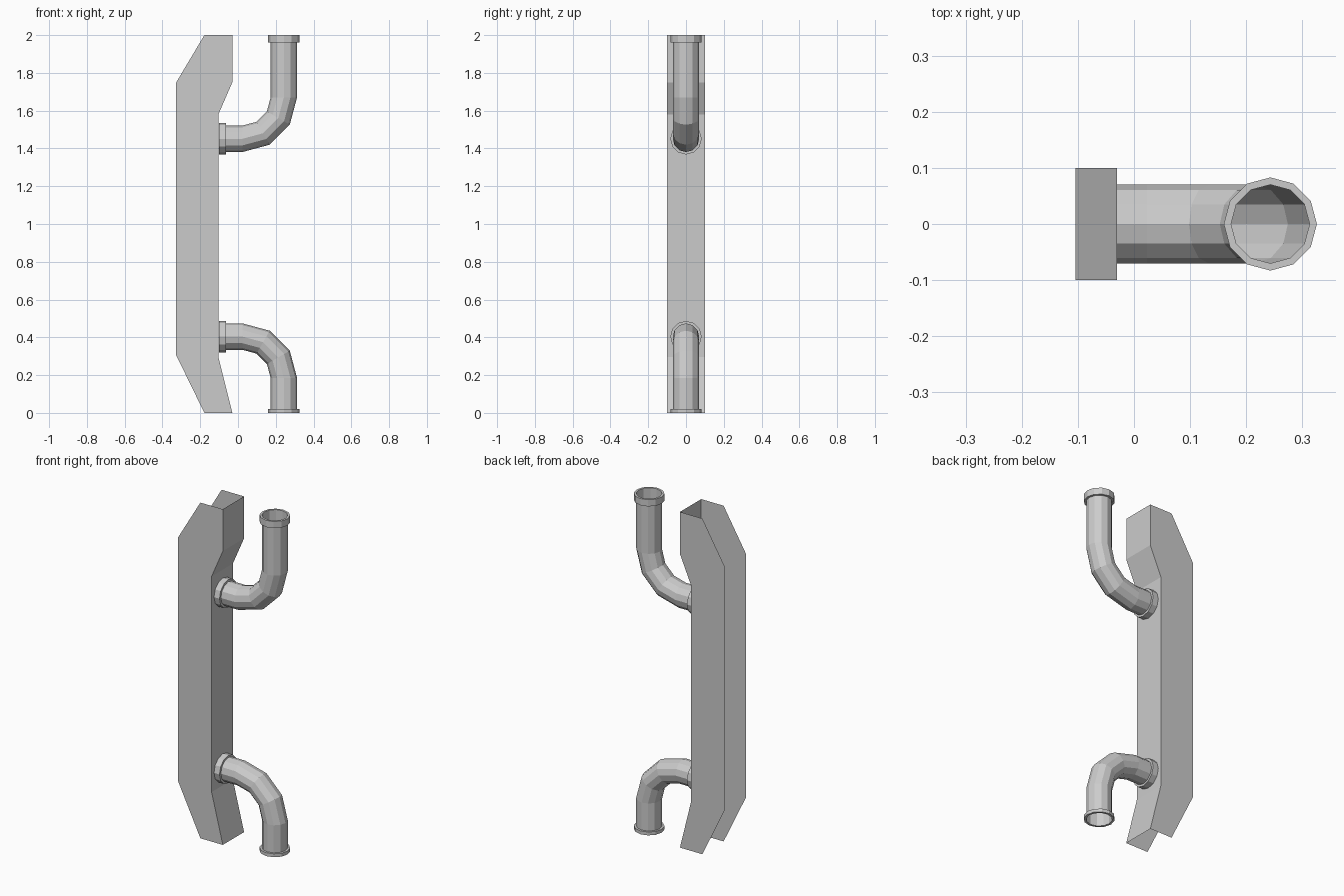
import bpy
from math import sin, cos, pi
from mathutils import Vector

if "Cube" in bpy.data.objects:
    bpy.data.objects.remove(bpy.data.objects["Cube"])

SIDES = 12
PIPE_R, FLANGE_R = 0.07, 0.083
BEND_R = 0.22
PIPE_X = 0.243          # axis of the vertical pipe runs
HALF_DEPTH = 0.1


def make_object(name, verts, faces):
    mesh = bpy.data.meshes.new(name)
    mesh.from_pydata(verts, [], faces)
    mesh.update()
    obj = bpy.data.objects.new(name, mesh)
    bpy.context.collection.objects.link(obj)
    return obj


def tube(name, rings):
    """Skin a run of (centre, direction, radius) rings in the XZ plane."""
    v = Vector((0, 1, 0))
    verts, faces = [], []
    for c, t, r in rings:
        u = v.cross(t)
        for k in range(SIDES):
            a = 2 * pi * k / SIDES
            verts.append(c + u * (r * cos(a)) + v * (r * sin(a)))
    for i in range(len(rings) - 1):
        a, b = i * SIDES, (i + 1) * SIDES
        for k in range(SIDES):
            n = (k + 1) % SIDES
            faces.append((a + k, a + n, b + n, b + k))
    return make_object(name, verts, faces)


def elbow_pipe(name, z_in, z_end, end_flange):
    """Pipe leaving the panel along +x and bending up or down to z_end."""
    s = 1 if z_end > z_in else -1
    x_dir, z_dir = Vector((1, 0, 0)), Vector((0, 0, s))
    start = Vector((-0.1, 0, z_in))
    collar = start + x_dir * 0.036
    end = Vector((PIPE_X, 0, z_end))
    end_collar = end - z_dir * end_flange
    # inner sleeve, rim and collar at the panel
    rings = [(collar, x_dir, PIPE_R), (start, x_dir, PIPE_R),
             (start, x_dir, FLANGE_R), (collar, x_dir, FLANGE_R),
             (collar, x_dir, PIPE_R)]
    # quarter bend in three segments
    bend_x = PIPE_X - BEND_R
    for i in range(4):
        a = i * pi / 6
        c = Vector((bend_x + BEND_R * sin(a), 0, z_in + s * BEND_R * (1 - cos(a))))
        rings.append((c, x_dir * cos(a) + z_dir * sin(a), PIPE_R))
    # collar, rim and inner sleeve at the open end
    rings += [(end_collar, z_dir, PIPE_R), (end_collar, z_dir, FLANGE_R),
              (end, z_dir, FLANGE_R), (end, z_dir, PIPE_R),
              (end_collar, z_dir, PIPE_R)]
    return tube(name, rings)


# Channel panel: front and back plates joined by a web, open on the left
right_edge = [(-0.03, 0), (-0.104, 0.295), (-0.104, 1.58), (-0.03, 1.75), (-0.03, 2)]
left_edge = [(-0.178, 2), (-0.327, 1.75), (-0.327, 0.305), (-0.178, 0)]
outline = right_edge + left_edge
n = len(outline)
verts = [(x, y, z) for y in (-HALF_DEPTH, HALF_DEPTH) for x, z in outline]
faces = [tuple(range(n)), tuple(reversed(range(n, 2 * n)))]
faces += [(i, n + i, n + i + 1, i + 1) for i in range(len(right_edge) - 1)]
make_object("channel_panel", verts, faces)

# Flanged elbow pipes
elbow_pipe("upper_pipe", 1.451, 2.0, 0.04)
elbow_pipe("lower_pipe", 0.404, 0.0, 0.02)
